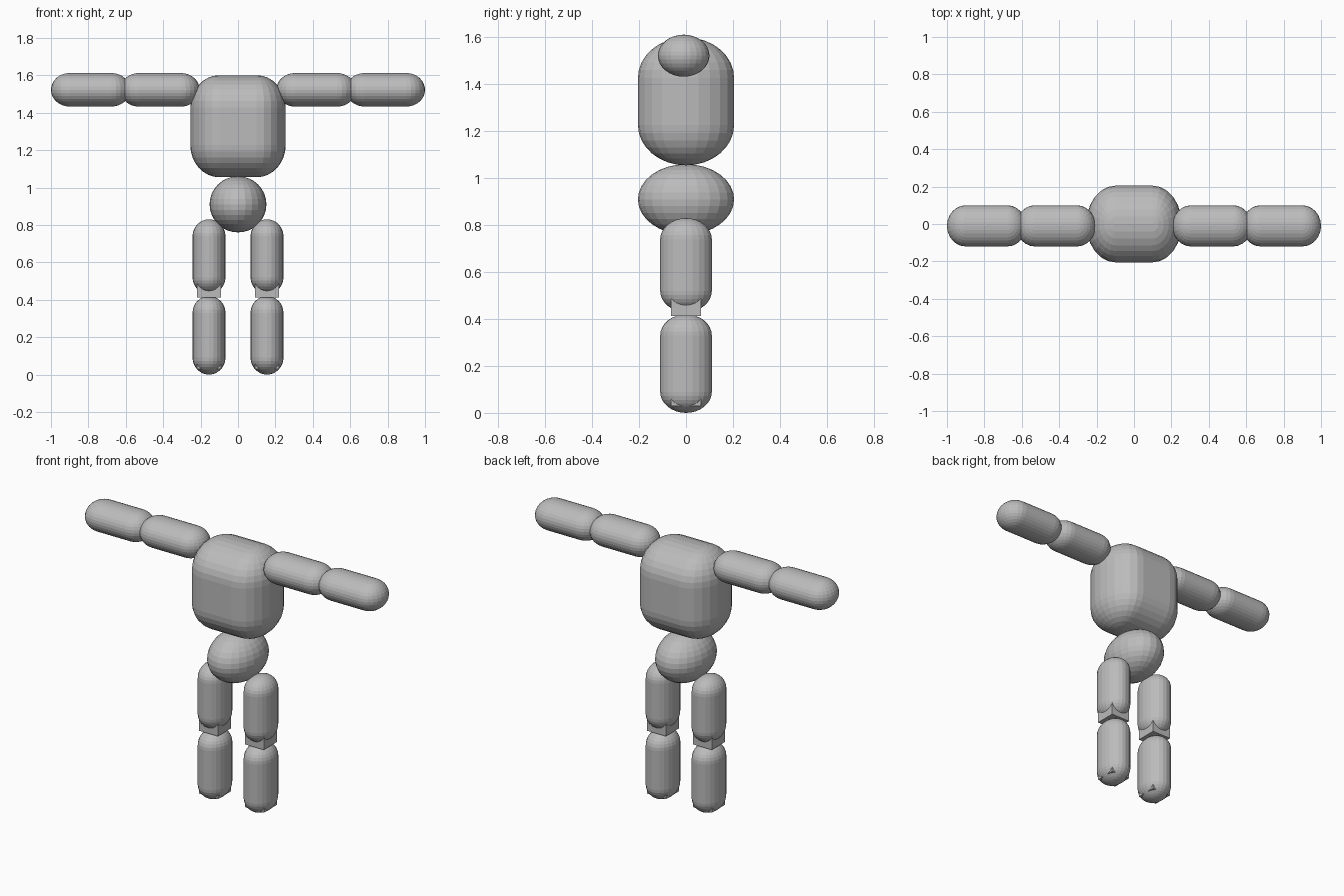
import bpy, bmesh, math
from mathutils import Vector, Matrix
from itertools import product

if "Cube" in bpy.data.objects:
    bpy.data.objects.remove(bpy.data.objects["Cube"])

grey = bpy.data.materials.new("grey")
grey.diffuse_color = (0.5, 0.5, 0.5, 1)
grey.use_nodes = True
grey.node_tree.nodes["Principled BSDF"].inputs["Base Color"].default_value = grey.diffuse_color


def finish(name, bm):
    bmesh.ops.recalc_face_normals(bm, faces=bm.faces)
    mesh = bpy.data.meshes.new(name)
    bm.to_mesh(mesh)
    bm.free()
    mesh.materials.append(grey)
    obj = bpy.data.objects.new(name, mesh)
    bpy.context.collection.objects.link(obj)
    return obj


def rounded(name, low, high, radii):
    """Hull of ellipsoids placed at the inner corners of the given bounds."""
    low, high, radii = Vector(low), Vector(high), Vector(radii)
    mid = (low + high) / 2
    core = [max(0.0, (high[i] - low[i]) / 2 - radii[i]) for i in range(3)]
    ball = bmesh.new()
    bmesh.ops.create_uvsphere(ball, u_segments=24, v_segments=16, radius=1)
    bm = bmesh.new()
    for s in product(*[(-1, 1) if c > 1e-4 else (0,) for c in core]):
        for v in ball.verts:
            bm.verts.new([mid[i] + s[i] * core[i] + v.co[i] * radii[i] for i in range(3)])
    ball.free()
    bmesh.ops.convex_hull(bm, input=bm.verts)
    bmesh.ops.delete(bm, geom=[v for v in bm.verts if not v.link_faces], context='VERTS')
    bmesh.ops.dissolve_limit(bm, angle_limit=math.radians(0.5), verts=bm.verts, edges=bm.edges)
    return finish(name, bm)


def block(name, low, high):
    low, high = Vector(low), Vector(high)
    bm = bmesh.new()
    bmesh.ops.create_cube(bm, size=1, matrix=Matrix.Translation((low + high) / 2)
                          @ Matrix.Diagonal((*(high - low), 1)))
    return finish(name, bm)


# body
rounded("torso", (-0.255, -0.205, 1.055), (0.255, 0.205, 1.6), (0.155, 0.205, 0.172))
rounded("pelvis", (-0.152, -0.205, 0.76), (0.152, 0.205, 1.06), (0.152, 0.205, 0.15))

for side, s in (("left", 1), ("right", -1)):
    # arms, stretched sideways
    for part, a, b in (("upper_arm", 0.205, 0.63), ("forearm", 0.577, 1.0)):
        x0, x1 = sorted((a * s, b * s))
        rounded(f"{side}_{part}", (x0, -0.12, 1.433), (x1, 0.1, 1.612), (0.1, 0.11, 0.0895))
    # legs, each with a square core showing at its lower end
    x = 0.155 * s
    for part, z0, z1, c in (("thigh", 0.43, 0.83, 0.413), ("shin", 0.0, 0.42, 0.03)):
        rounded(f"{side}_{part}", (x - 0.088, -0.11, z0), (x + 0.088, 0.11, z1), (0.088, 0.11, 0.09))
        block(f"{side}_{part}_core", (x - 0.064, -0.064, c), (x + 0.064, 0.064, c + 0.315))
